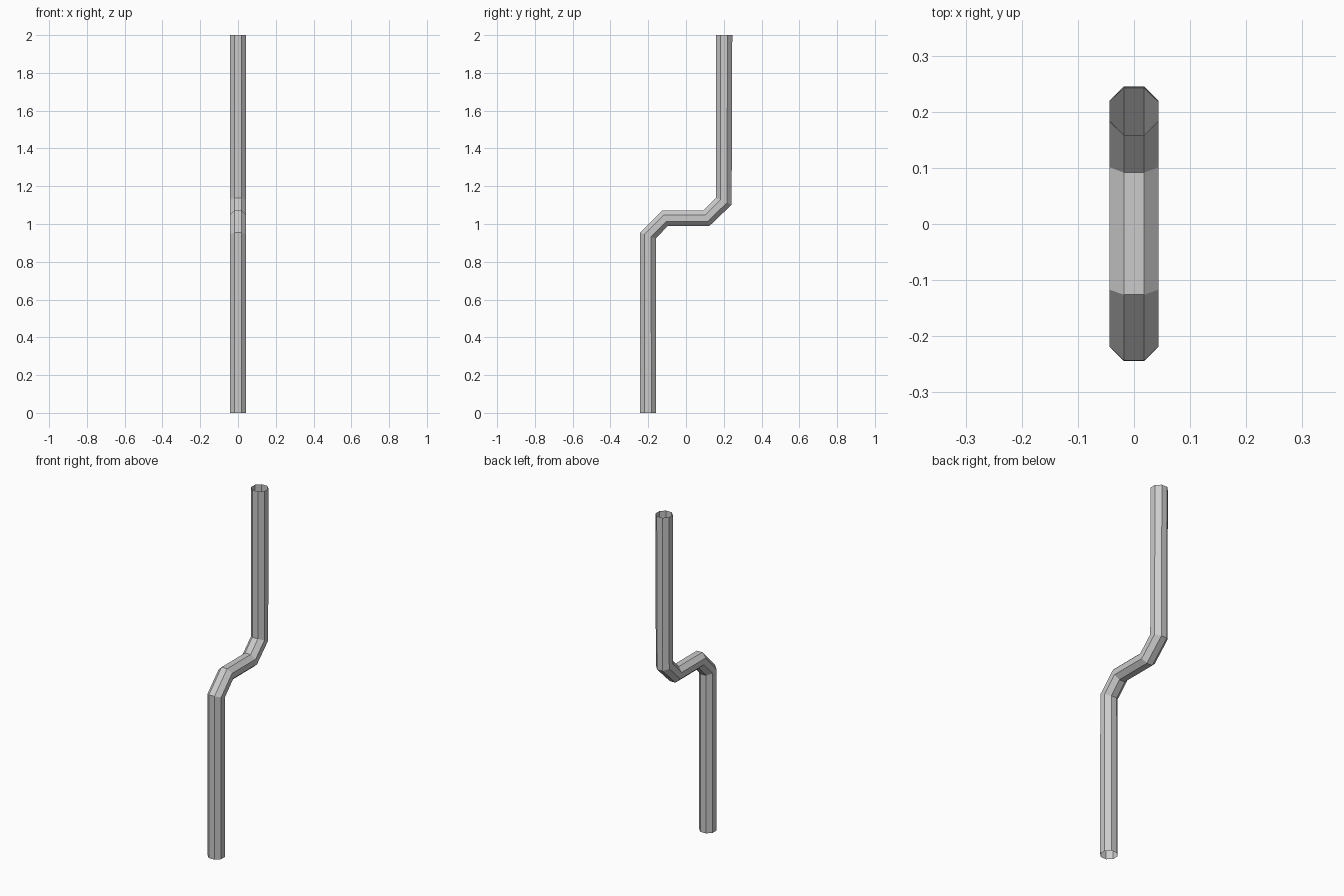
import bpy
import bmesh
import math

if "Cube" in bpy.data.objects:
    bpy.data.objects.remove(bpy.data.objects["Cube"])

SIDES = 8
HALF_WIDTH = 0.0435

# Rings along the pipe: centre (y, z) and the mitre half-axis (dy, dz)
RINGS = [
    ((-0.2015, 0.0), (0.0430, 0.0)),        # open bottom end
    ((-0.2015, 0.939), (0.0415, -0.016)),   # first elbow
    ((-0.1110, 1.031), (0.0150, -0.041)),
    ((0.1080, 1.031), (0.0165, -0.041)),    # second elbow
    ((0.1995, 1.120), (0.0420, -0.018)),
    ((0.2015, 2.0), (0.0435, 0.0)),         # open top end
]

bm = bmesh.new()
loops = []
for (cy, cz), (dy, dz) in RINGS:
    loop = []
    for k in range(SIDES):
        a = math.tau * (k + 0.5) / SIDES
        r = 1 / math.cos(math.pi / SIDES)
        u, v = r * math.cos(a), r * math.sin(a)
        loop.append(bm.verts.new((HALF_WIDTH * u, cy + dy * v, cz + dz * v)))
    loops.append(loop)

# Walls between neighbouring rings, ends left open
for low, high in zip(loops, loops[1:]):
    for k in range(SIDES):
        n = (k + 1) % SIDES
        bm.faces.new((low[k], low[n], high[n], high[k]))

mesh = bpy.data.meshes.new("bent_pipe")
bm.to_mesh(mesh)
bm.free()
pipe = bpy.data.objects.new("bent_pipe", mesh)
bpy.context.collection.objects.link(pipe)
